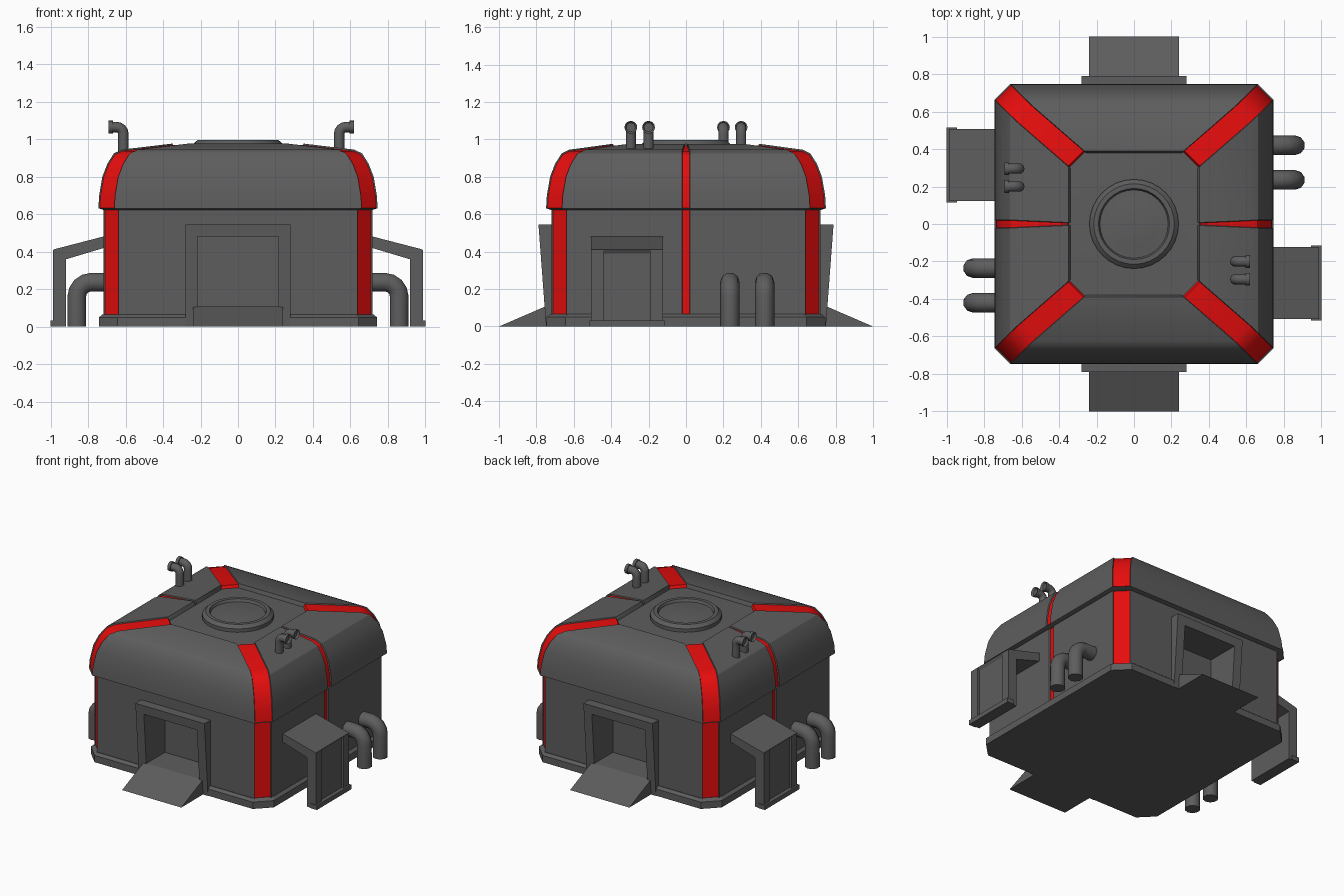
import bpy, bmesh, math
from mathutils import Matrix, Vector

if "Cube" in bpy.data.objects:
    bpy.data.objects.remove(bpy.data.objects["Cube"])


def material(name, rgb):
    m = bpy.data.materials.new(name)
    m.diffuse_color = (*rgb, 1)
    m.use_nodes = True
    m.node_tree.nodes["Principled BSDF"].inputs["Base Color"].default_value = m.diffuse_color
    return m


GREY = material("dark_grey", (0.11, 0.11, 0.11))
RED = material("red", (0.8, 0.004, 0.004))
TURN = Matrix.Rotation(math.pi, 4, 'Z')


def finish(name, bm, smooth=None):
    bmesh.ops.recalc_face_normals(bm, faces=bm.faces)
    me = bpy.data.meshes.new(name)
    bm.to_mesh(me)
    bm.free()
    me.materials.append(GREY)
    me.materials.append(RED)
    ob = bpy.data.objects.new(name, me)
    bpy.context.collection.objects.link(ob)
    if smooth:
        bpy.ops.object.select_all(action='DESELECT')
        ob.select_set(True)
        bpy.context.view_layer.objects.active = ob
        bpy.ops.object.shade_smooth_by_angle(angle=math.radians(smooth))
    return ob


def twin(ob):
    """Copy turned half way round the building."""
    c = ob.copy()
    c.name = ob.name + "_opposite"
    c.matrix_world = TURN @ ob.matrix_basis
    bpy.context.collection.objects.link(c)


def loft(name, rings, red_from=None, smooth=None):
    """Stack chamfered squares (x, y, z, chamfer, stripe half width)."""
    bm = bmesh.new()
    loops, red = [], []
    for X, Y, z, c, s in rings:
        half = [(X, -s), (X, s), (X, Y - c), (X - c, Y), (c - X, Y), (-X, Y - c)]
        pts = half + [(-x, -y) for x, y in half]
        loops.append([bm.verts.new((x, y, z)) for x, y in pts])
    for k, (a, b) in enumerate(zip(loops, loops[1:])):
        for j in range(12):
            i = (j + 1) % 12
            f = bm.faces.new((a[j], a[i], b[i], b[j]))
            if red_from is not None and k >= red_from and j % 2 == 0:
                red.append(f)
    bm.faces.new(loops[0][::-1])
    bm.faces.new(loops[-1])
    bmesh.ops.recalc_face_normals(bm, faces=bm.faces)
    if red:
        rim = bmesh.ops.inset_region(bm, faces=red, thickness=0.003, depth=-0.008,
                                     use_even_offset=True)["faces"]
        for f in red:
            f.material_index = 1
        for f in rim:
            f.material_index = 0
    return finish(name, bm, smooth)


def prism(name, pts, to3d, a, b):
    """Extrude a 2D outline between a and b using a mapping function."""
    bm = bmesh.new()
    lo = [bm.verts.new(to3d(u, v, a)) for u, v in pts]
    hi = [bm.verts.new(to3d(u, v, b)) for u, v in pts]
    bm.faces.new(lo)
    bm.faces.new(hi[::-1])
    for i in range(len(pts)):
        j = (i + 1) % len(pts)
        bm.faces.new((lo[i], hi[i], hi[j], lo[j]))
    return finish(name, bm)


def add_box(bm, lo, hi):
    lo, hi = Vector(lo), Vector(hi)
    m = Matrix.Translation((lo + hi) / 2) @ Matrix.Diagonal((*(hi - lo), 1))
    bmesh.ops.create_cube(bm, size=1, matrix=m)


def box(name, lo, hi):
    bm = bmesh.new()
    add_box(bm, lo, hi)
    return finish(name, bm)


def pipe(name, pts, r):
    cu = bpy.data.curves.new(name, 'CURVE')
    cu.dimensions = '3D'
    cu.bevel_depth = r
    cu.bevel_resolution = 3
    cu.use_fill_caps = True
    sp = cu.splines.new('POLY')
    sp.points.add(len(pts) - 1)
    for p, co in zip(sp.points, pts):
        p.co = (*co, 1)
    cu.materials.append(GREY)
    ob = bpy.data.objects.new(name, cu)
    bpy.context.collection.objects.link(ob)
    return ob


def elbow(cx, cz, r, a0, a1, y, n=4):
    angs = [math.radians(a0 + (a1 - a0) * i / n) for i in range(n + 1)]
    return [(cx + r * math.cos(a), y, cz + r * math.sin(a)) for a in angs]


# Base plinth
loft("base", [(0.742, 0.745, 0, 0.1, 0.02), (0.742, 0.745, 0.05, 0.1, 0.02),
              (0.722, 0.725, 0.066, 0.1, 0.02)])

# Lower walls with red corner and side stripes, door recesses cut out
walls = loft("walls", [(0.718, 0.72, 0.06, 0.08, 0.022), (0.718, 0.72, 0.64, 0.08, 0.022)], 0)
bm = bmesh.new()
for s in (-1, 1):
    add_box(bm, (-0.215, min(s * 0.54, s * 0.9), 0.03), (0.215, max(s * 0.54, s * 0.9), 0.48))
cutter = finish("door_cutter", bm)
cutter.hide_render = True
cutter.hide_viewport = True
cut = walls.modifiers.new("doors", 'BOOLEAN')
cut.object = cutter
cut.operation = 'DIFFERENCE'
cut.solver = 'EXACT'

# Rounded upper shell and sunken roof centre
loft("upper_shell", [
    (0.715, 0.718, 0.622, 0.08, 0.022), (0.745, 0.748, 0.632, 0.085, 0.022),
    (0.741, 0.744, 0.70, 0.085, 0.022), (0.724, 0.727, 0.80, 0.085, 0.022),
    (0.697, 0.70, 0.87, 0.085, 0.022), (0.662, 0.665, 0.925, 0.085, 0.022),
    (0.62, 0.625, 0.945, 0.085, 0.02), (0.35, 0.39, 0.977, 0.085, 0.008),
    (0.34, 0.38, 0.95, 0.085, 0.008)], 1, 32)

# Round roof hatch, turned from a profile
bm = bmesh.new()
prof = [(0.238, 0.94), (0.238, 0.975), (0.215, 0.997), (0.19, 0.997),
        (0.182, 0.978), (0.17, 0.978), (0.12, 0.985), (0.06, 0.989), (0, 0.99)]
vs = [bm.verts.new((r, 0, z)) for r, z in prof]
es = [bm.edges.new(p) for p in zip(vs, vs[1:])]
bmesh.ops.spin(bm, geom=vs + es, axis=(0, 0, 1), cent=(0, 0, 0), angle=2 * math.pi, steps=32)
bmesh.ops.remove_doubles(bm, verts=bm.verts, dist=1e-4)
finish("roof_hatch", bm, 30)

# Door frames leaning outwards towards the top, and ramps
outline = [(-0.28, 0), (-0.28, 0.545), (0.28, 0.545), (0.28, 0),
           (0.215, 0), (0.215, 0.48), (-0.215, 0.48), (-0.215, 0)]
twin(prism("door_frame", outline,
           lambda x, z, t: (x, -0.70 - t * (0.048 + 0.075 * z), z), 0, 1))
twin(prism("ramp", [(-1, 0), (-0.75, 0.108), (-0.53, 0.108), (-0.53, 0)],
           lambda y, z, t: (t, y, z), -0.24, 0.24))

# Side buttress: sloping arm, post, edge columns and foot
arm = [(0.70, 0.486), (0.985, 0.412), (0.972, 0.39), (0.972, 0),
       (0.917, 0), (0.917, 0.36), (0.70, 0.425)]
twin(prism("side_buttress", arm, lambda x, z, t: (x, t, z), -0.508, -0.122))
for n, y in (("a", -0.508), ("b", -0.19)):
    twin(box("buttress_column_" + n, (0.925, y, 0), (0.987, y + 0.068, 0.41)))
twin(box("buttress_foot", (0.945, -0.515, 0), (1.0, -0.115, 0.033)))

# Large side pipes bending down to the ground
for i, y in enumerate((0.235, 0.42)):
    path = [(0.68, y, 0.237)] + elbow(0.785, 0.162, 0.075, 90, 0, y) + [(0.86, y, 0)]
    twin(pipe(f"side_pipe_{i}", path, 0.052))

# Small roof vents with open flanged mouths
for side, stem, ys in ((1, 0.54, (-0.2, -0.295)), (-1, 0.612, (0.2, 0.295))):
    for i, y in enumerate(ys):
        tag = f"{'right' if side > 0 else 'left'}_{i}"
        path = [(stem, y, 0.93)] + elbow(stem + 0.035, 1.03, 0.035, 180, 90, y)
        path.append((stem + 0.062, y, 1.065))
        pipe("roof_vent_" + tag, [(side * x, yy, z) for x, yy, z in path], 0.028)
        bm = bmesh.new()
        m = Matrix.Translation((side * (stem + 0.067), y, 1.065)) @ \
            Matrix.Rotation(side * math.pi / 2, 4, 'Y')
        bmesh.ops.create_cone(bm, cap_ends=True, segments=16, radius1=0.034, radius2=0.034,
                              depth=0.022, matrix=m)
        mouth = max(bm.faces, key=lambda f: f.calc_center_median().x * side)
        bmesh.ops.inset_region(bm, faces=[mouth], thickness=0.01, depth=0)
        bmesh.ops.translate(bm, verts=mouth.verts, vec=(-side * 0.014, 0, 0))
        finish("vent_mouth_" + tag, bm, 30)
